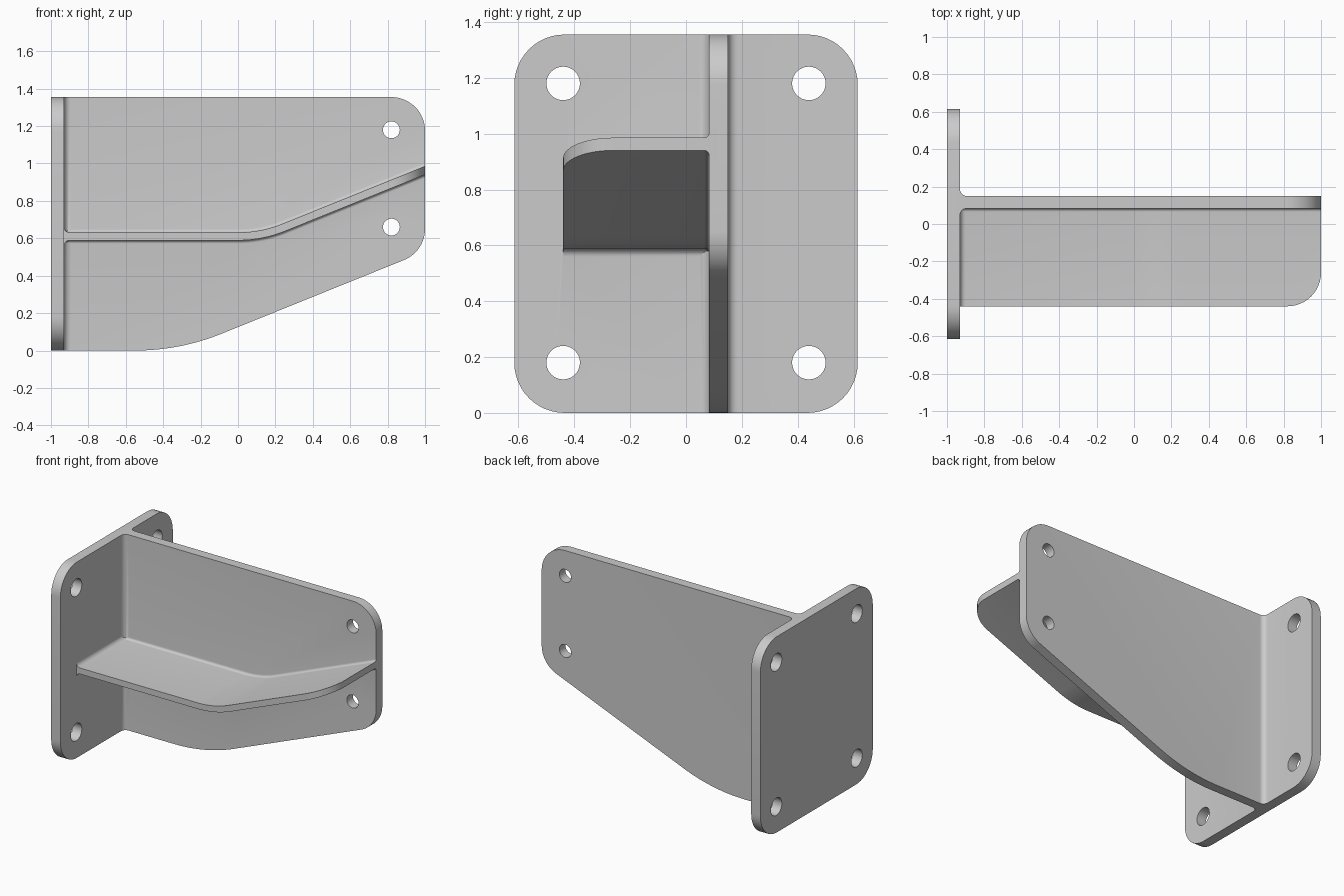
import bpy, bmesh
from math import sin, cos, tan, pi, radians, sqrt
from mathutils import Vector

if "Cube" in bpy.data.objects:
    bpy.data.objects.remove(bpy.data.objects["Cube"])

TOP, FACE = 1.355, -0.93          # plate height, front face of the plate
W0, W1 = 0.083, 0.15              # web faces in y
SLOPE = radians(22)


def make_object(name, bm):
    bmesh.ops.recalc_face_normals(bm, faces=bm.faces)
    mesh = bpy.data.meshes.new(name)
    bm.to_mesh(mesh)
    bm.free()
    ob = bpy.data.objects.new(name, mesh)
    bpy.context.collection.objects.link(ob)
    return ob


def loft(name, rings):
    """Closed solid through equal-sized rings of points."""
    bm = bmesh.new()
    rows = [[bm.verts.new(p) for p in ring] for ring in rings]
    n = len(rows[0])
    for a, b in zip(rows, rows[1:]):
        for i in range(n):
            j = (i + 1) % n
            bm.faces.new((a[i], a[j], b[j], b[i]))
    bm.faces.new(rows[0])
    bm.faces.new(rows[-1][::-1])
    return make_object(name, bm)


def prism(name, pts, axis, lo, hi):
    """Extrude a 2D outline along axis x, y or z."""
    place = {'x': lambda u, v, d: (d, u, v),
             'y': lambda u, v, d: (u, d, v),
             'z': lambda u, v, d: (u, v, d)}[axis]
    return loft(name, [[place(u, v, d) for u, v in pts] for d in (lo, hi)])


def rounded(corners, seg=12):
    """Outline from (u, v, radius) corners."""
    out = []
    for i, (u, v, r) in enumerate(corners):
        p = Vector((u, v))
        if r == 0:
            out.append(p)
            continue
        a = (Vector(corners[i - 1][:2]) - p).normalized()
        b = (Vector(corners[(i + 1) % len(corners)][:2]) - p).normalized()
        half = a.angle(b) / 2
        c = p + (a + b).normalized() * (r / sin(half))
        start = p + a * (r / tan(half)) - c
        end = p + b * (r / tan(half)) - c
        sweep = start.angle(end)
        for k in range(seg + 1):
            t = k / seg
            out.append(c + (start * sin((1 - t) * sweep) + end * sin(t * sweep)) / sin(sweep))
    return out


def circle(u, v, r, n=40):
    return [(u + r * cos(2 * pi * k / n), v + r * sin(2 * pi * k / n)) for k in range(n)]


def combine(body, other, operation):
    mod = body.modifiers.new(operation, 'BOOLEAN')
    mod.operation, mod.solver, mod.object = operation, 'EXACT', other
    bpy.context.view_layer.objects.active = body
    bpy.ops.object.modifier_apply(modifier=mod.name)
    bpy.data.objects.remove(other)


# Mounting plate
bracket = prism("bracket", rounded([(-0.615, 0, 0.18), (0.615, 0, 0.18),
                (0.615, TOP, 0.18), (-0.615, TOP, 0.18)]), 'x', -1, FACE)

# Upright web with curved, rising lower edge
web = prism("web", rounded([(-0.95, 0, 0), (-0.31, 0, 1.23),
            (1, 1.31 * tan(SLOPE), 0.18), (1, TOP, 0.18), (-0.95, TOP, 0)], 16), 'y', W0, W1)

# Fillets between web and plate
R = 0.035
arc = [k / 6 * pi / 2 for k in range(7)]
side = [(FACE + R * (1 - cos(a)), R * (1 - sin(a))) for a in arc]
joint = [(-0.95, W1 + R)] + [(x, W1 + d) for x, d in side]
joint += [(x, W0 - d) for x, d in reversed(side)] + [(-0.95, W0 - R)]
web_fillet = prism("web_fillet", joint, 'z', 0, TOP)

# Bent shelf: sections along x, filleted into plate and web
BEND, F = 0.65, 0.018
bend_end = BEND * sin(SLOPE)
stations = [(-0.95, 0.03, -0.44)]
stations += [(FACE + 0.03 * (1 - cos(a)), 0.03 * (1 - sin(a)), -0.44) for a in arc]
stations += [(bend_end * k / 12, 0, -0.44) for k in range(13)]
stations += [(0.82 + 0.18 * sin(k * pi / 24), 0, -0.44 + 0.18 * (1 - cos(k * pi / 24)))
             for k in range(13)]
rings = []
for x, extra, edge in stations:
    if x <= 0:
        rise, half = 0, 0.021
    elif x < bend_end:
        rise = BEND - sqrt(BEND ** 2 - x ** 2)
        half = 0.021 * BEND / sqrt(BEND ** 2 - x ** 2)
    else:
        rise = BEND * (1 - cos(SLOPE)) + (x - bend_end) * tan(SLOPE)
        half = 0.021 / cos(SLOPE)
    mid, h = 0.61 + rise, half + extra
    upper = [(edge, h)] + [(W0 - F + F * sin(a), h + F * (1 - cos(a))) for a in arc]
    upper.append((0.11, h + F))
    rings.append([(x, y, mid + z) for y, z in upper]
                 + [(x, y, mid - z) for y, z in reversed(upper)])
shelf = loft("shelf", rings)

for part in (web, web_fillet, shelf):
    combine(bracket, part, 'UNION')

# Bolt holes
for z in (0.18, 1.18):
    for y in (-0.44, 0.44):
        combine(bracket, prism("plate_hole", circle(y, z, 0.06), 'x', -1.1, -0.85), 'DIFFERENCE')
for z in (0.66, 1.18):
    combine(bracket, prism("web_hole", circle(0.82, z, 0.045), 'y', 0, 0.25), 'DIFFERENCE')

bracket.select_set(True)
bpy.context.view_layer.objects.active = bracket
bpy.ops.object.shade_smooth_by_angle(angle=radians(30))
